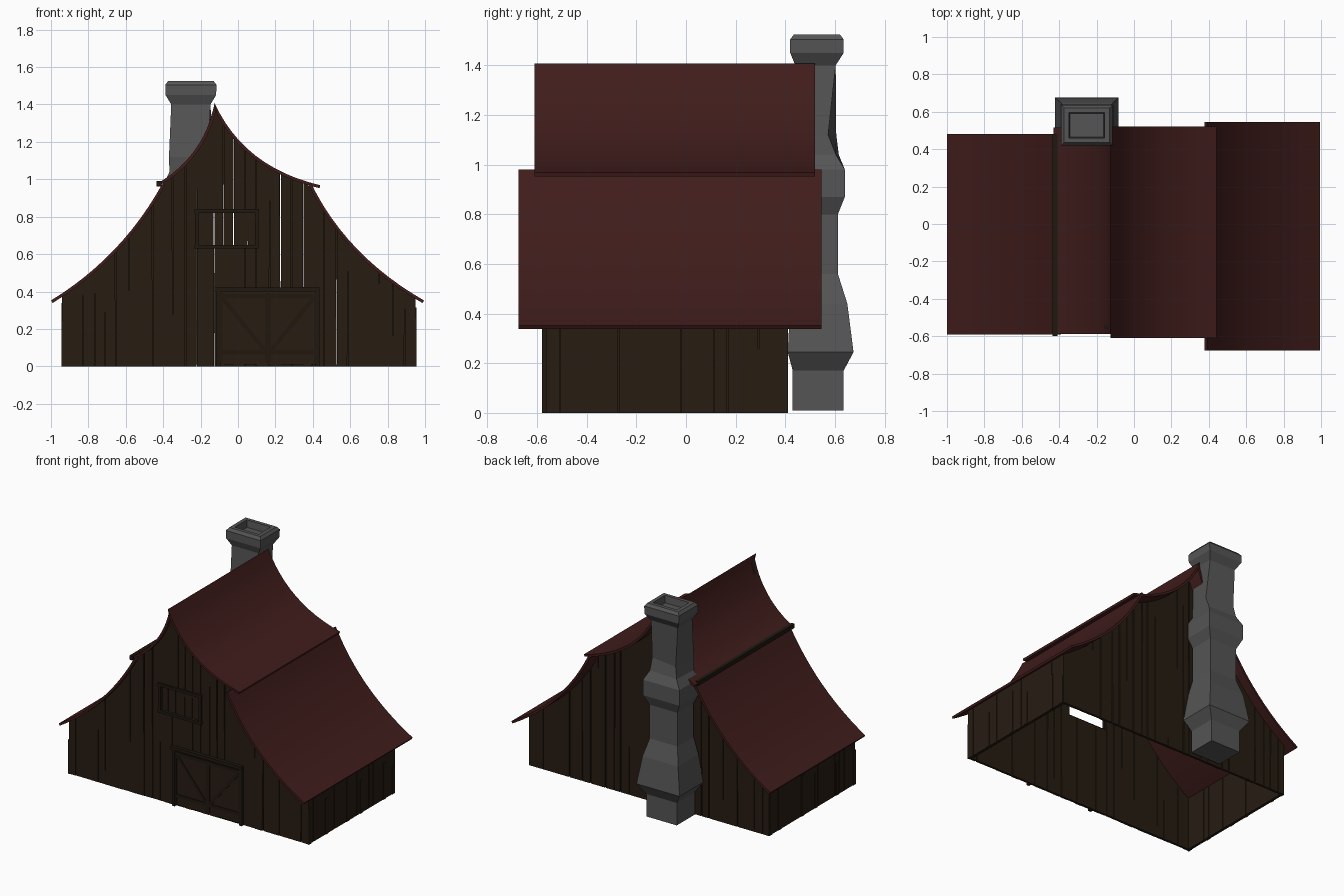
import bpy, bmesh, math, random
from mathutils import Matrix, Vector

if "Cube" in bpy.data.objects:
    bpy.data.objects.remove(bpy.data.objects["Cube"])

random.seed(4)


def material(name, rgb):
    m = bpy.data.materials.new(name)
    m.diffuse_color = (*rgb, 1)
    m.use_nodes = True
    m.node_tree.nodes["Principled BSDF"].inputs["Base Color"].default_value = m.diffuse_color
    return m


WOOD = material("dark_wood", (0.020, 0.012, 0.006))
TRIM = material("trim_wood", (0.014, 0.009, 0.005))
ROOF = material("red_roof", (0.050, 0.012, 0.011))
STONE = material("chimney_stone", (0.09, 0.09, 0.09))


def finish(bm, name, mat):
    bmesh.ops.recalc_face_normals(bm, faces=bm.faces)
    me = bpy.data.meshes.new(name)
    bm.to_mesh(me)
    bm.free()
    me.materials.append(mat)
    ob = bpy.data.objects.new(name, me)
    bpy.context.collection.objects.link(ob)
    return ob


def prism(bm, pts, y0, y1):
    """Extrude an outline in x,z from y0 to y1."""
    a = [bm.verts.new((x, y0, z)) for x, z in pts]
    b = [bm.verts.new((x, y1, z)) for x, z in pts]
    bm.faces.new(a)
    bm.faces.new(b[::-1])
    for i in range(len(pts)):
        j = (i + 1) % len(pts)
        bm.faces.new((a[i], a[j], b[j], b[i]))


def rect(bm, x0, x1, y0, y1, z0, z1):
    prism(bm, [(x0, z0), (x1, z0), (x1, z1), (x0, z1)], y0, y1)


def bar(bm, p, q, w, y0, y1):
    """Slanted board between two x,z points."""
    p, q = Vector(p), Vector(q)
    d = (q - p).normalized() * w / 2
    n = Vector((-d.y, d.x))
    prism(bm, [p + n, p - n, q - n, q + n], y0, y1)


def curve(p0, p1, p2, n=12):
    p0, p1, p2 = Vector(p0), Vector(p1), Vector(p2)
    return [p0 * (1 - t) ** 2 + p1 * 2 * t * (1 - t) + p2 * t * t
            for t in (i / n for i in range(n + 1))]


# Curved roof sheets: profile from the ridge outwards, then y range
SHEETS = {
    "upper_roof_right": (curve((-.125, 1.408), (.03, 1.065), (.44, .968)), -.61, .52),
    "lower_roof_right": (curve((.39, .98), (.58, .59), (.995, .352)), -.675, .545),
    "upper_roof_left": (curve((-.125, 1.408), (-.18, 1.125), (-.43, .978)), -.588, .515),
    "lower_roof_left": (curve((-.405, .975), (-.62, .585), (-1, .352)), -.59, .48),
}
THICK = 0.016
for name, (pts, y0, y1) in SHEETS.items():
    under = []
    for i, p in enumerate(pts):
        d = (pts[min(i + 1, len(pts) - 1)] - pts[max(i - 1, 0)]).normalized()
        n = Vector((d.y, -d.x))
        under.append(p + (n if n.y < 0 else -n) * THICK)
    under[0].x = pts[0].x if "upper" in name else under[0].x
    bm = bmesh.new()
    prism(bm, pts + under[::-1], y0, y1)
    ob = finish(bm, name, ROOF)
    for f in ob.data.polygons:
        f.use_smooth = len(f.vertices) == 4
    ob.data.set_sharp_from_angle(angle=math.radians(30))


def roof_height(x):
    hits = []
    for pts, _, _ in SHEETS.values():
        for a, b in zip(pts, pts[1:]):
            if min(a.x, b.x) <= x <= max(a.x, b.x):
                hits.append(a.y + (b.y - a.y) * (x - a.x) / (b.x - a.x))
    return min(hits) - THICK * 0.8


# Plank boundaries with a few narrow gaps
def planks(stops, width=0.062):
    out = []
    for a, b in zip(stops, stops[1:]):
        n = max(1, round((b - a) / width))
        edges = [a] + [a + (b - a) * (i + random.uniform(-.2, .2)) / n
                       for i in range(1, n)] + [b]
        out += list(zip(edges, edges[1:]))
    return out


def gap():
    return random.choice((0, 0, 0.003, 0.008))


WX0, WX1, WZ0, WZ1 = -.22, .10, .64, .83     # window opening
YF, YB, T = -.562, .41, .02


def gable(name, y0, y1, window):
    bm = bmesh.new()
    for a, b in planks([-.94, WX0, -.125, WX1, .95]):
        b0, b1 = b - gap(), b - gap()
        if b > .949:
            b0 = b1 = b
        off = random.uniform(0, .004)
        top = [(b1, roof_height(b1)), (a, roof_height(a))]
        if window and a > WX0 - .001 and b < WX1 + .001:
            prism(bm, [(a, 0), (b0, 0), (b0, WZ0), (a, WZ0)], y0 + off, y1)
            prism(bm, [(a, WZ1), (b1, WZ1)] + top, y0 + off, y1)
        else:
            prism(bm, [(a, 0), (b0, 0)] + top, y0 + off, y1)
    finish(bm, name, WOOD)


gable("front_wall_planks", YF, YF + T, True)
gable("back_wall_planks", YB - T, YB, False)

# Low side walls
for name, x0, x1 in (("left_wall_planks", -.94, -.92), ("right_wall_planks", .93, .95)):
    bm = bmesh.new()
    h = roof_height((x0 + x1) / 2)
    for a, b in planks([YF, YB]):
        rect(bm, x0, x1, a, b - (gap() * .6 if b < YB - .001 else 0), 0, h)
    finish(bm, name, WOOD)

# Raised battens breaking up the side walls
bm = bmesh.new()
for x in (-.941, .951):
    for y in (-.55, -.36, -.12, .03, .29, .39):
        rect(bm, x - .003, x + .003, y - .015, y + .015, 0, random.uniform(.2, .34))
finish(bm, "side_battens", WOOD)

# Window frame
bm = bmesh.new()
for z in (WZ0, WZ1):
    rect(bm, WX0 - .012, WX1 + .012, YF - .012, YF + .01, z - .01, z + .01)
for x in (WX0, WX1):
    rect(bm, x - .01, x + .01, YF - .012, YF + .01, WZ0, WZ1)
finish(bm, "window_frame", TRIM)

# Double barn door with frame and braces
bm = bmesh.new()
rect(bm, -.10, .158, YF - .006, YF + .004, .01, .40)
rect(bm, .162, .42, YF - .006, YF + .004, .01, .40)
finish(bm, "door_leaves", WOOD)
bm = bmesh.new()
rect(bm, -.125, .435, YF - .022, YF + .005, .40, .422)
for x in (-.105, .425):
    rect(bm, x - .011, x + .011, YF - .018, YF + .005, 0, .40)
for s in (-1, 1):
    xs = sorted((.16 + s * .008, .16 + s * .252))
    for z in (.075, .375):
        rect(bm, *xs, YF - .012, YF, z - .012, z + .012)
    for x in xs:
        rect(bm, x - .008, x + .008, YF - .012, YF, .02, .39)
    bar(bm, (.16 + s * .02, .09), (.16 + s * .24, .36), .022, YF - .011, YF)
finish(bm, "door_frame_and_braces", TRIM)

# Purlin beam under the left break in the roof
bm = bmesh.new()
rect(bm, -.435, -.41, -.60, .48, .962, .992)
finish(bm, "left_purlin", TRIM)

# Crooked chimney: z, half width, y front, y back, twist in degrees
RINGS = [(.01, .12, .43, .635, 0), (.17, .12, .43, .635, 0), (.245, .17, .41, .675, 0),
         (.44, .14, .42, .65, 0), (.56, .11, .43, .612, 0), (.80, .11, .43, .612, 0),
         (.87, .143, .42, .64, 0), (.98, .143, .42, .64, 0), (1.04, .11, .43, .61, -3),
         (1.12, .105, .42, .59, -9), (1.40, .105, .44, .603, 0), (1.45, .135, .42, .635, 0),
         (1.505, .137, .42, .635, 0), (1.525, .122, .435, .62, 0), (1.525, .095, .46, .595, 0),
         (1.475, .09, .465, .59, 0)]
bm = bmesh.new()
loops = []
for z, hx, y0, y1, deg in RINGS:
    cy, hy = (y0 + y1) / 2, (y1 - y0) / 2
    rot = Matrix.Rotation(math.radians(deg), 3, 'Z')
    loops.append([bm.verts.new(rot @ Vector((sx * hx, sy * hy, 0)) + Vector((-.252, cy, z)))
                  for sx, sy in ((-1, -1), (1, -1), (1, 1), (-1, 1))])
for lo, hi in zip(loops, loops[1:]):
    for i in range(4):
        j = (i + 1) % 4
        bm.faces.new((lo[i], lo[j], hi[j], hi[i]))
bm.faces.new(loops[0][::-1])
bm.faces.new(loops[-1])
finish(bm, "chimney", STONE)
